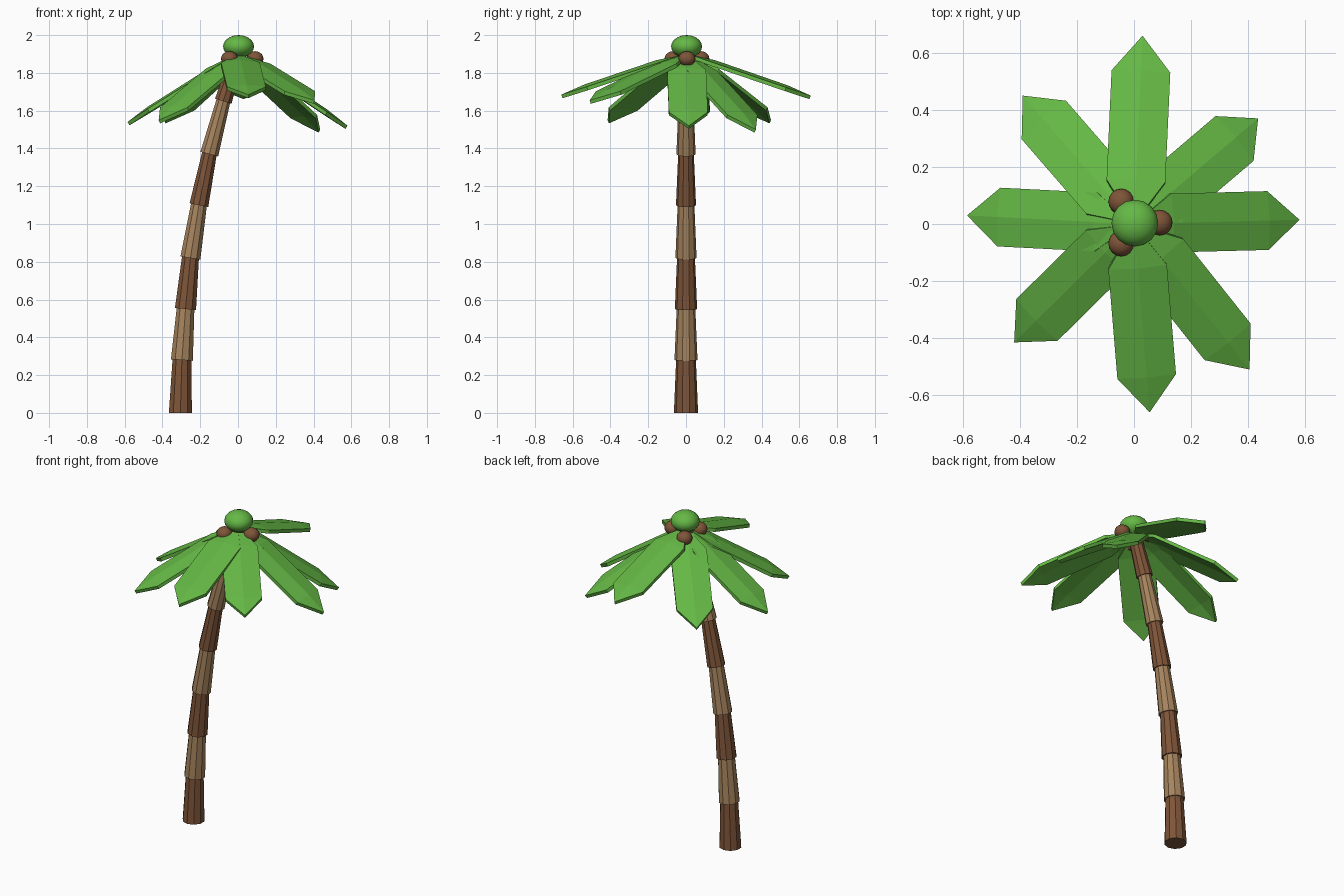
import bpy, bmesh, math
from mathutils import Vector, Matrix

if "Cube" in bpy.data.objects:
    bpy.data.objects.remove(bpy.data.objects["Cube"])


def material(name, rgb):
    m = bpy.data.materials.new(name)
    m.diffuse_color = (*rgb, 1)
    m.use_nodes = True
    m.node_tree.nodes["Principled BSDF"].inputs["Base Color"].default_value = m.diffuse_color
    return m


GREEN = material("leaf_green", (0.13, 0.48, 0.06))
DARK = material("dark_bark", (0.21, 0.09, 0.04))
LIGHT = material("light_bark", (0.38, 0.23, 0.11))


def finish(bm, name, mat, smooth=False):
    bmesh.ops.recalc_face_normals(bm, faces=bm.faces[:])
    for f in bm.faces:
        f.smooth = smooth
    me = bpy.data.meshes.new(name)
    bm.to_mesh(me)
    bm.free()
    ob = bpy.data.objects.new(name, me)
    bpy.context.collection.objects.link(ob)
    me.materials.append(mat)
    return ob


# Trunk: tapered rings following a leaning path, each a little wider than the one below's top
path = [(-0.305, 0), (-0.297, 0.28), (-0.278, 0.55), (-0.252, 0.82),
        (-0.207, 1.10), (-0.152, 1.37), (-0.078, 1.65), (0.0, 1.90)]
radii = [0.064, 0.061, 0.059, 0.056, 0.053, 0.051, 0.048]
for i, r in enumerate(radii):
    a = Vector((path[i][0], 0, path[i][1]))
    b = Vector((path[i + 1][0], 0, path[i + 1][1]))
    d = b - a
    length = d.length + 0.01
    rot = Vector((0, 0, 1)).rotation_difference(d).to_matrix().to_4x4()
    if i == 0:
        rot = Matrix.Shear('XY', 4, (d.x / d.z, 0))
    bm = bmesh.new()
    bmesh.ops.create_cone(bm, cap_ends=True, segments=10, radius1=r, radius2=r - 0.012,
                          depth=length,
                          matrix=Matrix.Translation(a) @ rot @ Matrix.Translation((0, 0, length / 2)))
    finish(bm, f"trunk_segment_{i + 1}", LIGHT if i % 2 else DARK)


def ball(name, loc, scale, mat):
    bm = bmesh.new()
    bmesh.ops.create_uvsphere(bm, u_segments=16, v_segments=10, radius=1,
                              matrix=Matrix.Translation(loc) @ Matrix.Diagonal((*scale, 1)))
    finish(bm, name, mat, True)


# Crown bud and coconuts
ball("crown_bud", (0.003, 0.003, 1.94), (0.082, 0.082, 0.06), GREEN)
for k in range(3):
    t = math.radians(120 * k)
    ball(f"coconut_{k + 1}", (0.09 * math.cos(t), 0.085 * math.sin(t) + 0.005, 1.875),
         (0.045, 0.045, 0.04), DARK)


# Fronds: thin straight leaves with a shallow midrib and pointed tip
def frond(name, tip):
    root = Vector((0, 0, 1.905))
    axis = Vector(tip) - root
    side = axis.cross(Vector((0, 0, 1))).normalized()
    up = side.cross(axis).normalized()
    bm = bmesh.new()
    layers = []
    for drop in (0, -0.02):
        rows = []
        for t, w, ridge in [(0.07, 0.03, 0.0), (0.23, 0.103, 0.014), (0.81, 0.103, 0.012)]:
            c = root + axis * t + up * drop
            rows.append([bm.verts.new(c - side * w), bm.verts.new(c + up * ridge),
                         bm.verts.new(c + side * w)])
        end = bm.verts.new(root + axis + up * drop)
        for lo, hi in zip(rows, rows[1:]):
            for j in range(2):
                bm.faces.new((lo[j], lo[j + 1], hi[j + 1], hi[j]))
        for j in range(2):
            bm.faces.new((rows[2][j], rows[2][j + 1], end))
        layers.append([r[0] for r in rows] + [end] + [r[2] for r in reversed(rows)] + [rows[0][1]])
    top, bottom = layers
    n = len(top)
    for j in range(n):
        k = (j + 1) % n
        bm.faces.new((top[j], top[k], bottom[k], bottom[j]))
    finish(bm, name, GREEN)


tips = [(0.58, 0.015, 1.52), (0.435, 0.37, 1.50), (0.03, 0.66, 1.68), (-0.39, 0.45, 1.55),
        (-0.585, 0.03, 1.54), (-0.42, -0.415, 1.55), (0.055, -0.66, 1.685), (0.405, -0.51, 1.655)]
for i, tip in enumerate(tips):
    frond(f"frond_{i + 1}", tip)
